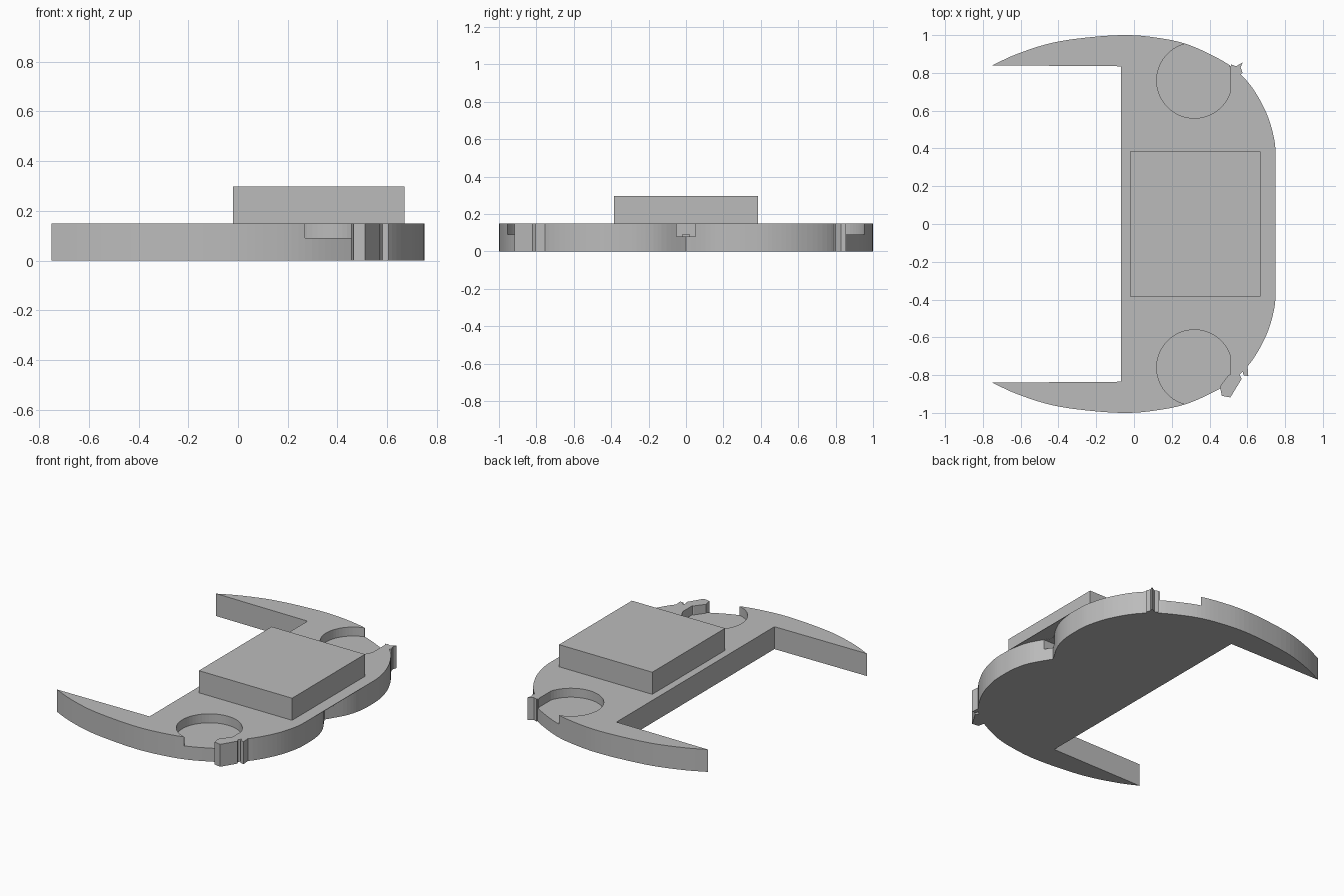
import bpy, math
from mathutils import Vector

cube = bpy.data.objects.get("Cube")
if cube:
    bpy.data.objects.remove(cube)

grey = bpy.data.materials.new("plain grey")
grey.use_nodes = True
GREY = (0.5, 0.5, 0.5, 1)
grey.diffuse_color = GREY
grey.node_tree.nodes["Principled BSDF"].inputs["Base Color"].default_value = GREY


def prism(name, outline, z0, z1):
    """Extrude a plan outline between two heights."""
    n = len(outline)
    area = sum(outline[i - 1][0] * outline[i][1] - outline[i][0] * outline[i - 1][1] for i in range(n))
    if area < 0:
        outline = outline[::-1]
    verts = [(x, y, z) for z in (z0, z1) for x, y in outline]
    faces = [tuple(reversed(range(n))), tuple(range(n, 2 * n))]
    faces += [(i, (i + 1) % n, n + (i + 1) % n, n + i) for i in range(n)]
    mesh = bpy.data.meshes.new(name)
    mesh.from_pydata(verts, [], faces)
    mesh.materials.append(grey)
    ob = bpy.data.objects.new(name, mesh)
    bpy.context.collection.objects.link(ob)
    return ob


def box(name, x0, x1, y0, y1, z0, z1):
    return prism(name, [(x0, y0), (x1, y0), (x1, y1), (x0, y1)], z0, z1)


def smooth(points, steps=5):
    """Smooth curve through the given plan points."""
    p = [Vector(q) for q in points]
    p = [2 * p[0] - p[1]] + p + [2 * p[-1] - p[-2]]
    out = []
    for a, b, c, d in zip(p, p[1:], p[2:], p[3:]):
        for k in range(steps):
            t = k / steps
            out.append(tuple(0.5 * (2 * b + (c - a) * t + (2 * a - 5 * b + 4 * c - d) * t * t
                                    + (3 * b - a - 3 * c + d) * t ** 3)))
    return out + [tuple(points[-1])]


def cut(target, cutter):
    mod = target.modifiers.new(cutter.name, "BOOLEAN")
    mod.operation = "DIFFERENCE"
    mod.solver = "EXACT"
    mod.object = cutter
    cutter.hide_render = True
    cutter.hide_viewport = True
    cutter.display_type = "WIRE"


# Crescent base: one half traced from the arm tip to the rear cleft, then mirrored
half = smooth([(-.75, .84), (-.62, .90), (-.43, .96), (-.22, .99), (-.03, 1), (.13, .985),
               (.27, .955), (.40, .90), (.52, .83), (.62, .73), (.70, .59), (.74, .46),
               (.75, .36), (.745, .24), (.715, .13), (.64, 0)])
half = [(min(x, .75), min(y, 1)) for x, y in half]
mirrored = [(x, -y) for x, y in half[-2::-1]]
base = prism("crescent_base", half + mirrored + [(-.07, -.835), (-.07, .835)], 0, .15)

# Thin skin bridging the cleft under the block
box("cleft_cover", .62, .75, -.38, .38, .147, .15)

# Round pockets, each flattened on its outer side
for side, name in ((1, "left"), (-1, "right")):
    angles = [math.radians(a) for a in range(0, 360, 6)]
    ring = [(.32 + .2 * math.cos(a), side * (.76 + .2 * math.sin(a))) for a in angles]
    flat = .51
    ring = [(min(x, flat), y) for x, y in ring if x < flat or abs(y) < .9]
    # open the pocket through the outer rim
    cut(base, prism(name + "_pocket_cutter", ring, .09, .3))
    mouth = [(.27, side * .9), (.27, side * 1.1), (.47, side * 1.1), (.50, side * .8)]
    cut(base, prism(name + "_mouth_cutter", mouth, .09, .3))

# Small slot at the cleft with a locating nub
cut(base, box("slot_cutter", .58, .80, -.05, .05, .08, .146))
box("slot_nub", .58, .63, -.02, .02, .07, .093)

# Raised block
box("raised_block", -.02, .67, -.385, .385, .15, .298)

# Ragged tabs on the outer rim
prism("right_rim_tab", [(.455, -.86), (.465, -.91), (.51, -.918), (.57, -.82), (.55, -.78), (.50, -.80)], 0, .15)
prism("right_rim_sliver", [(.57, -.76), (.58, -.80), (.605, -.805), (.60, -.74)], 0, .15)
prism("left_rim_tab", [(.51, .82), (.515, .845), (.54, .835), (.575, .855), (.565, .83), (.575, .80), (.55, .78)], 0, .15)
